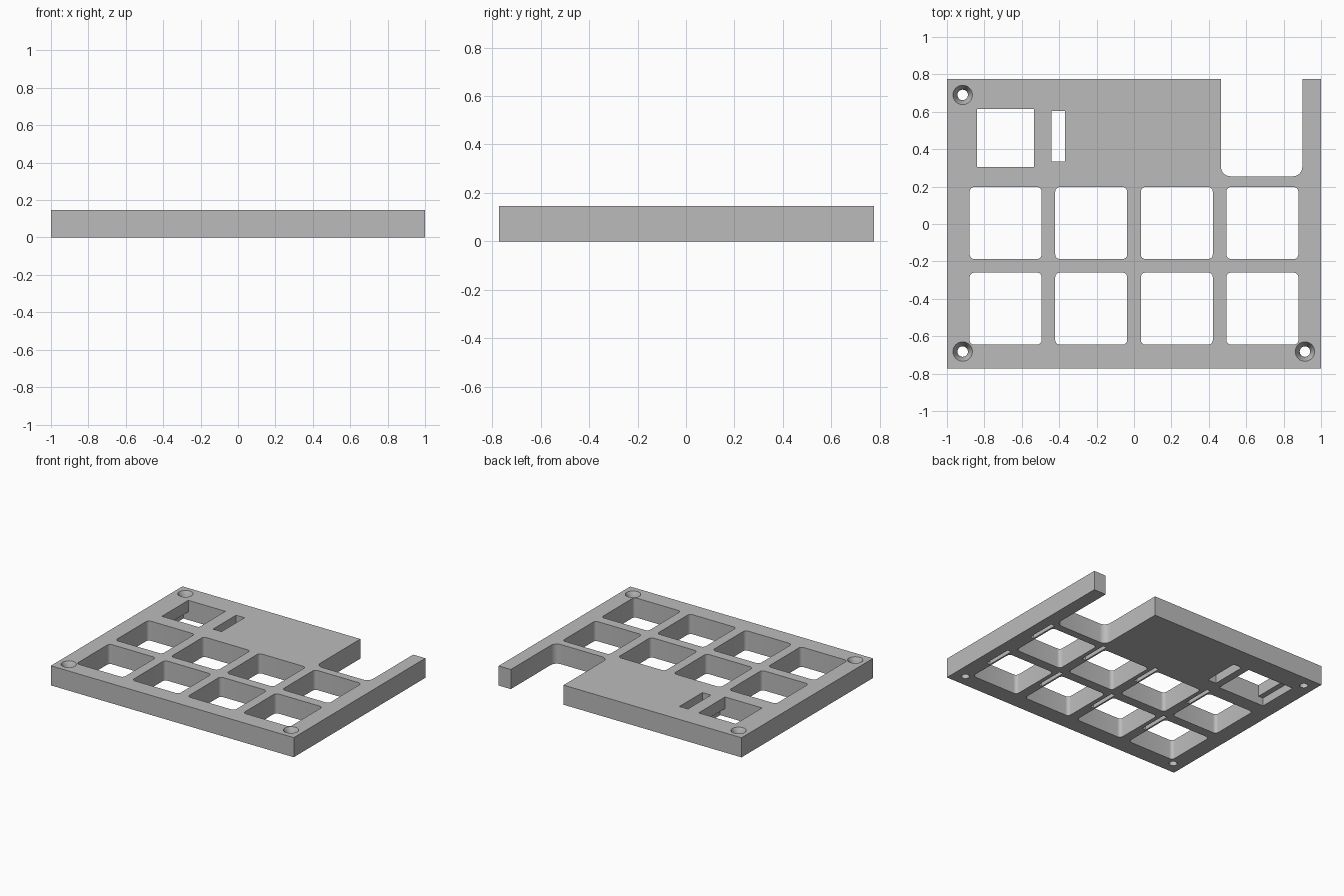
import bpy
import bmesh
from math import cos, sin, pi

cube = bpy.data.objects.get("Cube")
if cube:
    bpy.data.objects.remove(cube, do_unlink=True)

TOP = 0.146
OVER = 0.05          # how far cutters poke through the plate

grey = bpy.data.materials.new("plain grey")
grey.use_nodes = True
colour = (0.5, 0.5, 0.5, 1)
grey.diffuse_color = colour
grey.node_tree.nodes["Principled BSDF"].inputs["Base Color"].default_value = colour


def rectangle(x0, x1, y0, y1, radius=0.0, steps=6):
    """Counter-clockwise outline with optional rounded corners."""
    if radius == 0:
        return [(x0, y0), (x1, y0), (x1, y1), (x0, y1)]
    centres = rectangle(x0 + radius, x1 - radius, y0 + radius, y1 - radius)
    points = []
    for i, (cx, cy) in enumerate(centres):
        for s in range(steps + 1):
            a = pi + (i + s / steps) * pi / 2
            points.append((cx + radius * cos(a), cy + radius * sin(a)))
    return points


def circle(cx, cy, radius, sides=32):
    return [(cx + radius * cos(2 * pi * i / sides), cy + radius * sin(2 * pi * i / sides))
            for i in range(sides)]


def loft(bm, sections):
    """Closed solid through (outline, height) sections, bottom to top."""
    rings = [[bm.verts.new((x, y, z)) for x, y in outline] for outline, z in sections]
    bm.faces.new(reversed(rings[0]))
    bm.faces.new(rings[-1])
    for low, high in zip(rings, rings[1:]):
        for i in range(len(low)):
            j = (i + 1) % len(low)
            bm.faces.new((low[i], low[j], high[j], high[i]))


def make_object(name, bm):
    mesh = bpy.data.meshes.new(name)
    bm.normal_update()
    bm.to_mesh(mesh)
    bm.free()
    mesh.materials.append(grey)
    obj = bpy.data.objects.new(name, mesh)
    bpy.context.collection.objects.link(obj)
    return obj


def through(bm, outline):
    loft(bm, [(outline, -OVER), (outline, TOP + OVER)])


def pocket(bm, outline, depth):
    loft(bm, [(outline, -OVER), (outline, depth)])


# Main plate
bm = bmesh.new()
loft(bm, [(rectangle(-1, 1, -0.772, 0.775), 0), (rectangle(-1, 1, -0.772, 0.775), TOP)])
plate = make_object("case_plate", bm)

openings = bmesh.new()
pockets = bmesh.new()

# Grid of key openings, each with a blind slot beside it underneath
PITCH, HALF = 0.4575, 0.1925
for col in range(4):
    for row in range(2):
        cx = (col - 1.5) * PITCH
        cy = 0.005 - row * PITCH
        through(openings, rectangle(cx - HALF, cx + HALF, cy - HALF, cy + HALF, 0.025))
        edge = cx + HALF
        pocket(pockets, rectangle(edge + 0.012, edge + 0.042, cy, cy + 0.225), 0.08)

# Controller bay, open at the back
through(openings, rectangle(0.465, 0.9, 0.255, 1.0, 0.05))

# Square control opening with a wider recess underneath, and narrow slit
through(openings, rectangle(-0.84, -0.535, 0.305, 0.615))
pocket(pockets, rectangle(-0.88, -0.495, 0.305, 0.615), 0.06)
through(openings, rectangle(-0.44, -0.37, 0.335, 0.605))

# Countersunk screw holes
for cx, cy in [(-0.916, 0.69), (-0.916, -0.682), (0.914, -0.682)]:
    bore, head = circle(cx, cy, 0.028), circle(cx, cy, 0.052)
    loft(openings, [(bore, -OVER), (bore, TOP - 0.045), (head, TOP), (head, TOP + OVER)])

# Cut the plate and keep the result
cutters = [make_object("opening_cutter", openings), make_object("pocket_cutter", pockets)]
for cutter in cutters:
    cutter.hide_render = True
    cut = plate.modifiers.new(cutter.name, "BOOLEAN")
    cut.operation = "DIFFERENCE"
    cut.solver = "EXACT"
    cut.object = cutter

bpy.context.view_layer.update()
graph = bpy.context.evaluated_depsgraph_get()
result = bpy.data.meshes.new_from_object(plate.evaluated_get(graph))
plate.modifiers.clear()
plate.data = result
for cutter in cutters:
    bpy.data.objects.remove(cutter, do_unlink=True)

# Smooth the rounded corners and bores, keep the edges crisp
bpy.ops.object.select_all(action="DESELECT")
plate.select_set(True)
bpy.context.view_layer.objects.active = plate
bpy.ops.object.shade_smooth_by_angle(angle=pi / 6)
